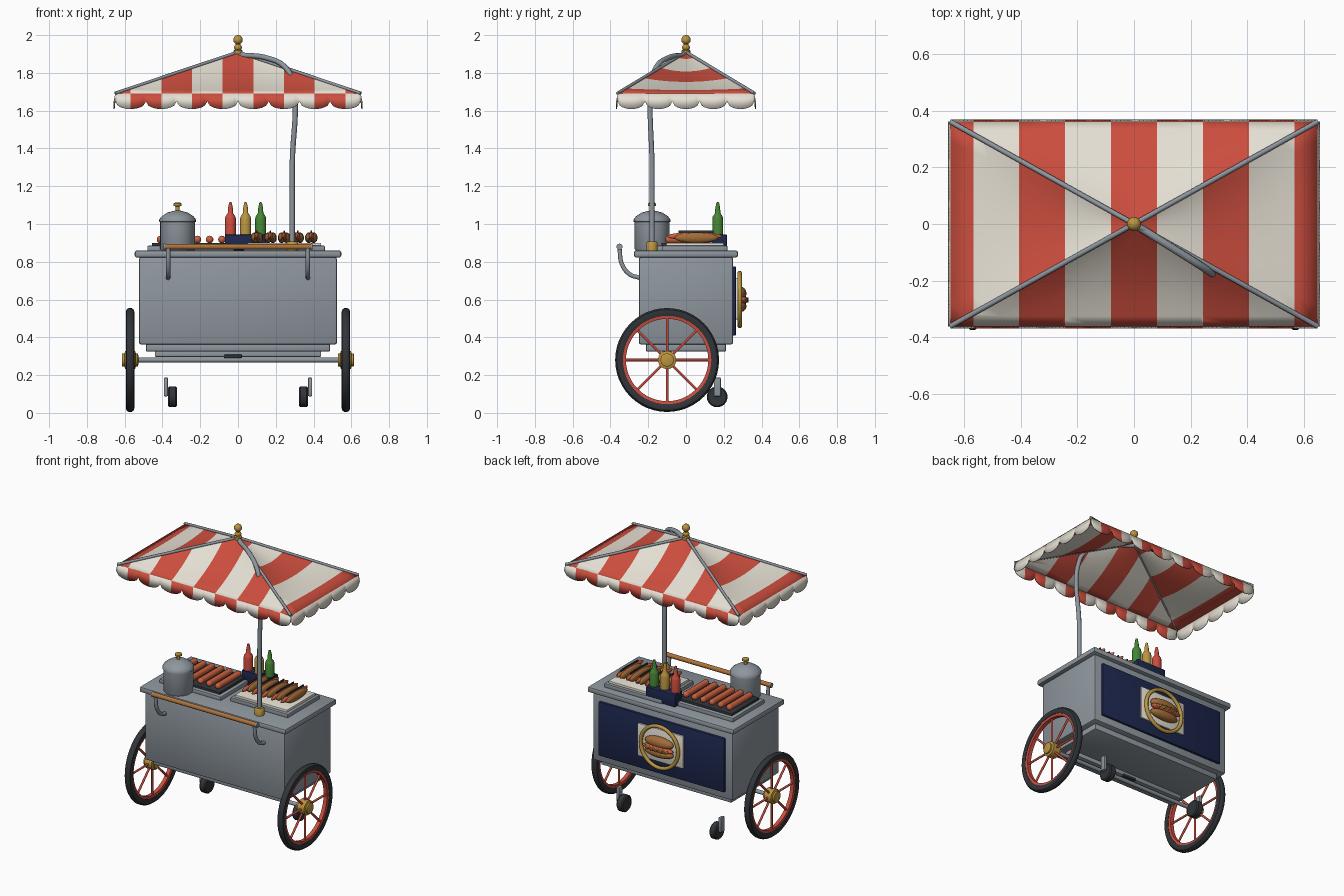
import bpy, bmesh, math
from mathutils import Vector, Matrix

if "Cube" in bpy.data.objects:
    bpy.data.objects.remove(bpy.data.objects["Cube"])


def material(name, r, g, b):
    m = bpy.data.materials.new(name)
    m.diffuse_color = (r, g, b, 1)
    m.use_nodes = True
    m.node_tree.nodes["Principled BSDF"].inputs["Base Color"].default_value = m.diffuse_color
    return m


RED = material("red", 0.6, 0.075, 0.048)
CREAM = material("cream", 0.78, 0.74, 0.65)
STEEL = material("steel grey", 0.27, 0.305, 0.34)
DARK = material("charcoal", 0.03, 0.034, 0.04)
NAVY = material("navy", 0.012, 0.02, 0.075)
GOLD = material("gold", 0.5, 0.3, 0.05)
GREEN = material("green", 0.06, 0.24, 0.035)
WOOD = material("wood", 0.42, 0.17, 0.045)
MEAT = material("sausage", 0.6, 0.12, 0.05)
BUN = material("bun", 0.36, 0.15, 0.04)


def finish(name, bm, mats, smooth=True):
    bmesh.ops.remove_doubles(bm, verts=bm.verts, dist=1e-5)
    bmesh.ops.recalc_face_normals(bm, faces=bm.faces)
    me = bpy.data.meshes.new(name)
    bm.to_mesh(me)
    bm.free()
    ob = bpy.data.objects.new(name, me)
    bpy.context.collection.objects.link(ob)
    for m in mats if isinstance(mats, list) else [mats]:
        me.materials.append(m)
    if smooth:
        bpy.ops.object.select_all(action='DESELECT')
        ob.select_set(True)
        bpy.context.view_layer.objects.active = ob
        bpy.ops.object.shade_smooth_by_angle(angle=math.radians(40))
    return ob


def box(name, x, y, z, mat, bevel=0.006):
    """Box from (min, max) ranges, with rounded edges."""
    bm = bmesh.new()
    bmesh.ops.create_cube(bm, size=1)
    for v in bm.verts:
        v.co = [(a + b) / 2 + c * (b - a) for (a, b), c in zip((x, y, z), v.co)]
    if bevel:
        bmesh.ops.bevel(bm, geom=bm.edges[:], offset=bevel, segments=2, profile=0.5, affect='EDGES')
    return finish(name, bm, mat)


def lathe(name, profile, loc, mat, axis='Z', n=32):
    """Spin (radius, height) points about an axis through loc."""
    turn = Vector((0, 0, 1)).rotation_difference(Vector({'X': (1, 0, 0), 'Y': (0, 1, 0), 'Z': (0, 0, 1)}[axis]))
    bm = bmesh.new()
    rings = [[bm.verts.new(turn @ Vector((r * math.cos(a), r * math.sin(a), h)) + Vector(loc))
              for a in (2 * math.pi * i / n for i in range(n))] for r, h in profile]
    for p, q in zip(rings, rings[1:]):
        for i in range(n):
            bm.faces.new((p[i], p[(i + 1) % n], q[(i + 1) % n], q[i]))
    return finish(name, bm, mat)


def tube(name, pts, r, mat, smooth_path=True):
    """Round tube along a path."""
    cu = bpy.data.curves.new(name, 'CURVE')
    cu.dimensions = '3D'
    cu.bevel_depth, cu.bevel_resolution, cu.use_fill_caps = r, 3, True
    if smooth_path:
        sp = cu.splines.new('BEZIER')
        sp.bezier_points.add(len(pts) - 1)
        for b, p in zip(sp.bezier_points, pts):
            b.co, b.handle_left_type, b.handle_right_type = p, 'AUTO', 'AUTO'
        sp.resolution_u = 8
    else:
        sp = cu.splines.new('POLY')
        sp.points.add(len(pts) - 1)
        for b, p in zip(sp.points, pts):
            b.co = (*p, 1)
    ob = bpy.data.objects.new(name, cu)
    bpy.context.collection.objects.link(ob)
    cu.materials.append(mat)
    return ob


def ellipsoid(name, loc, size, mat):
    bm = bmesh.new()
    bmesh.ops.create_uvsphere(bm, u_segments=20, v_segments=12, radius=1,
                              matrix=Matrix.Translation(loc) @ Matrix.Diagonal((*size, 1)))
    return finish(name, bm, mat)


# cart body
box("cart_body", (-.524, .524), (-.25, .25), (.362, .825), STEEL, .012)
box("counter_top", (-.547, .547), (-.275, .275), (.822, .86), STEEL, .012)
box("body_plinth", (-.487, .487), (-.212, .212), (.325, .366), STEEL)
box("spring_bar", (-.44, .44), (-.125, -.075), (.297, .326), STEEL, .004)
box("spring_clamp", (-.075, .02), (-.13, -.07), (.29, .308), DARK, .003)

# back sign
box("back_panel", (-.47, .47), (.24, .265), (.41, .775), NAVY)
box("sign_plate", (-.17, .17), (.26, .275), (.495, .715), CREAM, .003)
ring = [(.14 + .012 * math.cos(a), .012 * math.sin(a)) for a in (math.pi * i / 5 for i in range(11))]
lathe("sign_ring", ring, (0, .284, .6), GOLD, 'Y', 40)
ellipsoid("sign_bun_top", (0, .285, .632), (.105, .035, .038), BUN)
ellipsoid("sign_bun_bottom", (0, .285, .565), (.105, .035, .032), BUN)
ellipsoid("sign_sausage", (0, .3, .598), (.115, .028, .022), MEAT)
tube("sign_mustard", [(-.085 + .017 * i, .327 - .00016 * (i - 5) ** 2 * 3, .598 + .009 * (-1) ** i)
                      for i in range(11)], .005, GOLD)

# wheels, axle and casters
tube("axle", [(-.6, -.1, .28), (.6, -.1, .28)], .013, STEEL, False)
for s, side in ((-1, "left"), (1, "right")):
    c = (s * .571, -.1, .28)
    lathe(side + "_tyre", [(.234, -.018), (.25, -.023), (.266, -.02), (.275, -.008), (.275, .008),
                           (.266, .02), (.25, .023), (.234, .018), (.234, -.018)], c, DARK, 'X', 48)
    lathe(side + "_rim", [(.218, -.013), (.236, -.016), (.236, .016), (.218, .013), (.218, -.013)],
          c, RED, 'X', 48)
    for i in range(8):
        a = math.pi * i / 4
        d = Vector((0, math.cos(a), math.sin(a)))
        tube(side + "_spoke", [Vector(c) + d * .03, Vector(c) + d * .222], .007, RED, False)
    lathe(side + "_hub", [(0, -.042), (.035, -.042), (.035, -.03), (.048, -.026), (.048, .026),
                          (.035, .03), (.035, .04), (.025, .044), (0, .044)], c, GOLD, 'X')
    lathe(side + "_caster_wheel", [(0, -.023), (.048, -.023), (.055, -.016), (.055, .016),
                                   (.048, .023), (0, .023)], (s * .347, .165, .085), DARK, 'X', 24)
    box(side + "_caster_bracket", sorted((s * .371, s * .392)), (.148, .184), (.088, .187), STEEL, .004)
    # handle bracket and bar end
    tube(side + "_handle_bracket", [(s * .37, -.245, .715), (s * .37, -.3, .735),
                                    (s * .37, -.34, .79), (s * .37, -.352, .872)], .012, STEEL)
    lathe(side + "_handle_cap", [(0, -.004), (.016, -.004), (.016, .004), (0, .004)],
          (s * .391, -.352, .88), STEEL, 'X', 16)
tube("handle_bar", [(-.39, -.352, .88), (.39, -.352, .88)], .015, WOOD, False)

# grill with sausages
box("grill_base", (-.48, -.02), (-.155, .185), (.855, .885), STEEL)
box("grill_plate", (-.455, -.045), (-.13, .16), (.88, .9), DARK, .003)
for i in range(6):
    x = -.41 + .065 * i
    tube("grill_sausage", [(x, -.09, .918), (x, .12, .918)], .02, MEAT, False)
    for y in (-.09, .12):
        ellipsoid("sausage_end", (x, y, .918), (.02, .02, .02), MEAT)

# serving tray with filled buns
box("tray_base", (.03, .46), (-.125, .22), (.855, .885), STEEL)
box("tray_top", (.05, .44), (-.105, .2), (.88, .9), CREAM, .003)
for i in range(5):
    x = .1 + .072 * i
    for s in (-1, 1):
        ellipsoid("bun_half", (x + s * .013, .055, .927), (.02, .115, .028), BUN)
    ellipsoid("bun_sausage", (x, .045, .935), (.016, .145, .022), MEAT)
    box("sauce_stripe", (x - .004, x + .004), (-.04, .145), (.952, .965), DARK, .002)

# condiment caddy and bottles
box("condiment_caddy", (-.07, .15), (.135, .218), (.86, .945), NAVY, .008)
for x, m, label in ((-.04, RED, "red"), (.04, GOLD, "mustard"), (.12, GREEN, "green")):
    lathe(label + "_bottle", [(0, 0), (.029, 0), (.029, .1), (.026, .112), (.014, .13), (.013, .155),
                              (.007, .186), (0, .188)], (x, .168, .928), m, 'Z', 20)

# pot
lathe("pot", [(0, .86), (.088, .86), (.092, .868), (.092, 1.01), (.097, 1.012), (.097, 1.024), (.085, 1.04),
              (.055, 1.06), (.02, 1.07), (0, 1.071)], (-.32, -.18, 0), STEEL)
lathe("pot_knob", [(.01, 1.065), (.01, 1.093), (.022, 1.096), (.022, 1.108), (.014, 1.113), (0, 1.113)],
      (-.32, -.18, 0), GOLD, n=20)

# canopy pole
tube("canopy_pole", [(.287, -.18, .86), (.287, -.18, 1.3), (.287, -.18, 1.76), (.25, -.157, 1.83),
                     (.16, -.1, 1.877), (0, 0, 1.895)], .014, STEEL)
lathe("pole_collar", [(0, .86), (.03, .86), (.03, .9), (.024, .908), (0, .908)], (.287, -.18, 0), GOLD, n=24)

# canopy: four sagging panels, cut along the stripe lines
W, D, EAVE, APEX, PITCH = .65, .362, 1.69, 1.91, .1625
corners = [Vector((x, y, EAVE)) for x, y in ((-W, -D), (W, -D), (W, D), (-W, D))]
top = Vector((0, 0, APEX))


def is_red(x):
    return math.floor(x / PITCH + .5) % 2 == 0


bm = bmesh.new()
N = 10
for k in range(4):
    a, b = corners[k], corners[(k + 1) % 4]

    def point(i, j):
        u, v = i / N, j / N
        p = a.lerp(b, u).lerp(top, v)
        p.z -= .022 * 4 * u * (1 - u) * math.sin(math.pi * v)
        return p
    g = [[bm.verts.new(point(i, j)) for i in range(N + 1)] for j in range(N)]
    tip = bm.verts.new(top)
    for j in range(N - 1):
        for i in range(N):
            bm.faces.new((g[j][i], g[j][i + 1], g[j + 1][i + 1], g[j + 1][i]))
    for i in range(N):
        bm.faces.new((g[-1][i], g[-1][i + 1], tip))
for k in range(-4, 4):
    bmesh.ops.bisect_plane(bm, geom=bm.verts[:] + bm.edges[:] + bm.faces[:],
                           plane_co=((k + .5) * PITCH, 0, 0), plane_no=(1, 0, 0))
for f in bm.faces:
    f.material_index = 0 if is_red(f.calc_center_median().x) else 1
finish("canopy_cloth", bm, [RED, CREAM]).modifiers.new("thickness", 'SOLIDIFY').thickness = .004

# scalloped valance, with stripes opposite to the cloth on the long sides
bm = bmesh.new()
for k in range(4):
    a, b = corners[k], corners[(k + 1) % 4]
    n, m = (8, 12) if k % 2 == 0 else (5, 12)
    out = Vector(((b - a).y, -(b - a).x, 0)).normalized()
    prev = None
    for i in range(n * m + 1):
        p = a.lerp(b, i / (n * m))
        t = 2 * (i % m) / m - 1
        low = p + out * .008
        low.z = 1.65 - .041 * math.sqrt(1 - t * t)
        cur = (bm.verts.new(p), bm.verts.new(low))
        if prev:
            f = bm.faces.new((prev[0], prev[1], cur[1], cur[0]))
            f.material_index = int(k % 2 == 1 or is_red(f.calc_center_median().x))
        prev = cur
finish("canopy_valance", bm, [RED, CREAM]).modifiers.new("thickness", 'SOLIDIFY').thickness = .005

# ribs and finial
for c in corners:
    tube("canopy_rib", [c + Vector((0, 0, .002)), top], .009, STEEL, False)
lathe("finial_base", [(0, 1.9), (.024, 1.9), (.024, 1.918), (.012, 1.925), (.012, 1.96), (0, 1.96)],
      (0, 0, 0), GOLD, n=20)
ellipsoid("finial_lower_ball", (0, 0, 1.935), (.021, .021, .018), GOLD)
ellipsoid("finial_ball", (0, 0, 1.975), (.025, .025, .025), GOLD)
